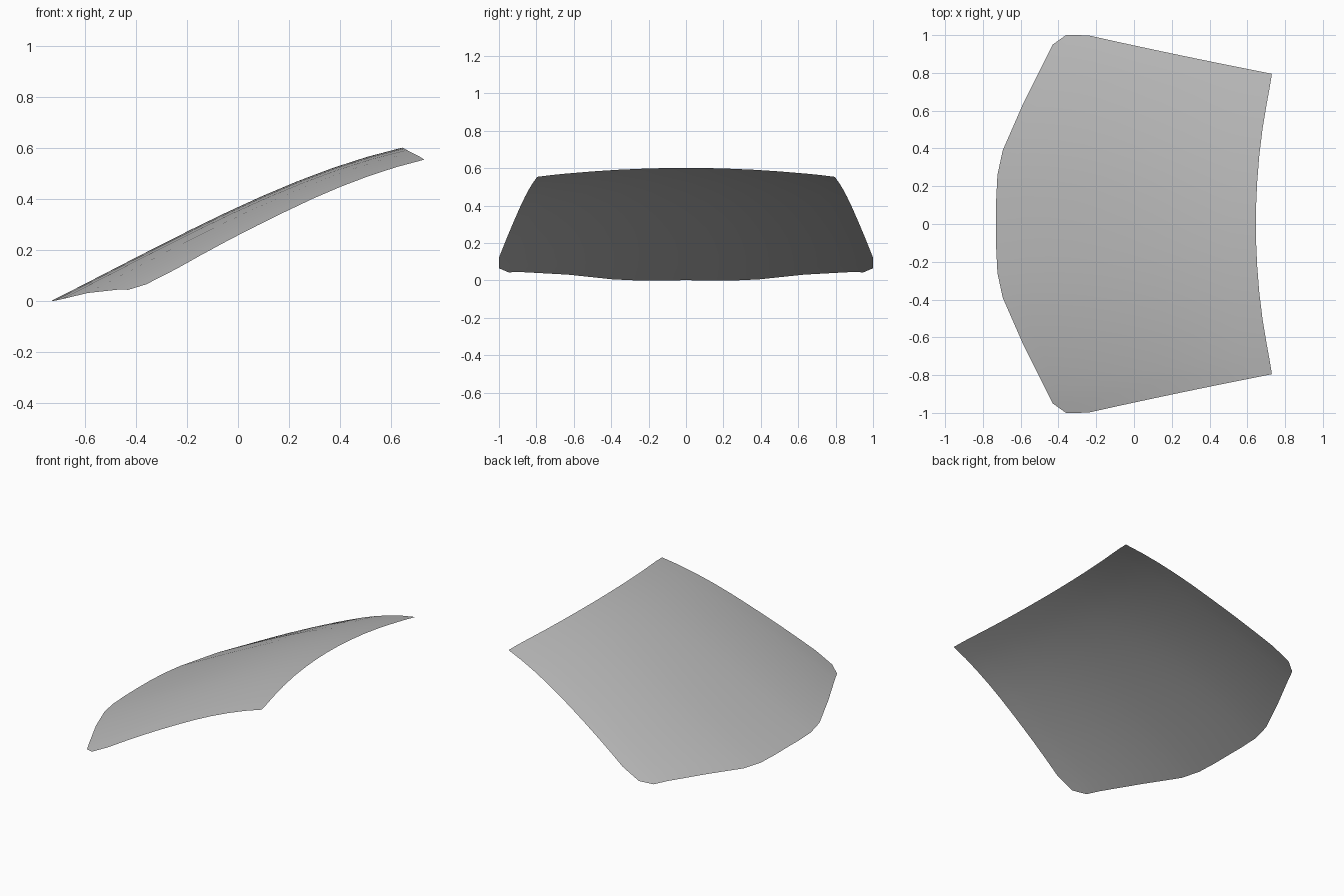
import bpy

cube = bpy.data.objects.get("Cube")
if cube:
    bpy.data.objects.remove(cube, do_unlink=True)

# Matching (x, y) outline points of the lower and upper edges, centre to side
LOWER = [(-.73, 0), (-.73, .12), (-.723, .26), (-.695, .39), (-.59, .63),
         (-.47, .87), (-.43, .95), (-.36, 1)]
UPPER = [(.645, 0), (.647, .11), (.652, .22), (.663, .36), (.68, .5),
         (.705, .65), (.718, .72), (.73, .795)]
ROWS = [0, .06, .11, .2, .3, .4, .5, .6, .7, .8, .9, 1]


def height(x, y, t):
    """Bowed slope along the centre, falling away toward the sides."""
    d = x + .73
    crown = d * (.5034 + .054 * d - .0746 * d * d)
    drop = .126 - .023 * max(0, (x - .15) / .58)
    return crown - drop * y ** (2.4 - .4 * t)


# Half of the curved sheet
verts, faces = [], []
n = len(LOWER)
for t in ROWS:
    bulge = .023 * min(t / .11, (1 - t) / .89)
    for (x0, y0), (x1, y1) in zip(LOWER, UPPER):
        x, y = x0 + (x1 - x0) * t, y0 + (y1 - y0) * t
        y = min(1, y + bulge * y ** 4)
        verts.append((x, y, height(x, y, t)))
low = min(v[2] for v in verts)
verts = [(x, y, z - low) for x, y, z in verts]
for r in range(len(ROWS) - 1):
    for c in range(n - 1):
        a = r * n + c
        faces.append((a, a + n, a + n + 1, a + 1))

mesh = bpy.data.meshes.new("curved_windscreen")
mesh.from_pydata(verts, [], faces)
mesh.update()
screen = bpy.data.objects.new("curved_windscreen", mesh)
bpy.context.collection.objects.link(screen)

# Other half by mirroring
mirror = screen.modifiers.new("mirror", 'MIRROR')
mirror.use_axis = (False, True, False)
mirror.use_clip = True

# Plain grey
grey = bpy.data.materials.new("neutral_grey")
grey.use_nodes = True
colour = (.5, .5, .5, 1)
grey.diffuse_color = colour
grey.node_tree.nodes["Principled BSDF"].inputs["Base Color"].default_value = colour
mesh.materials.append(grey)

bpy.context.view_layer.objects.active = screen
screen.select_set(True)
bpy.ops.object.shade_smooth_by_angle()
